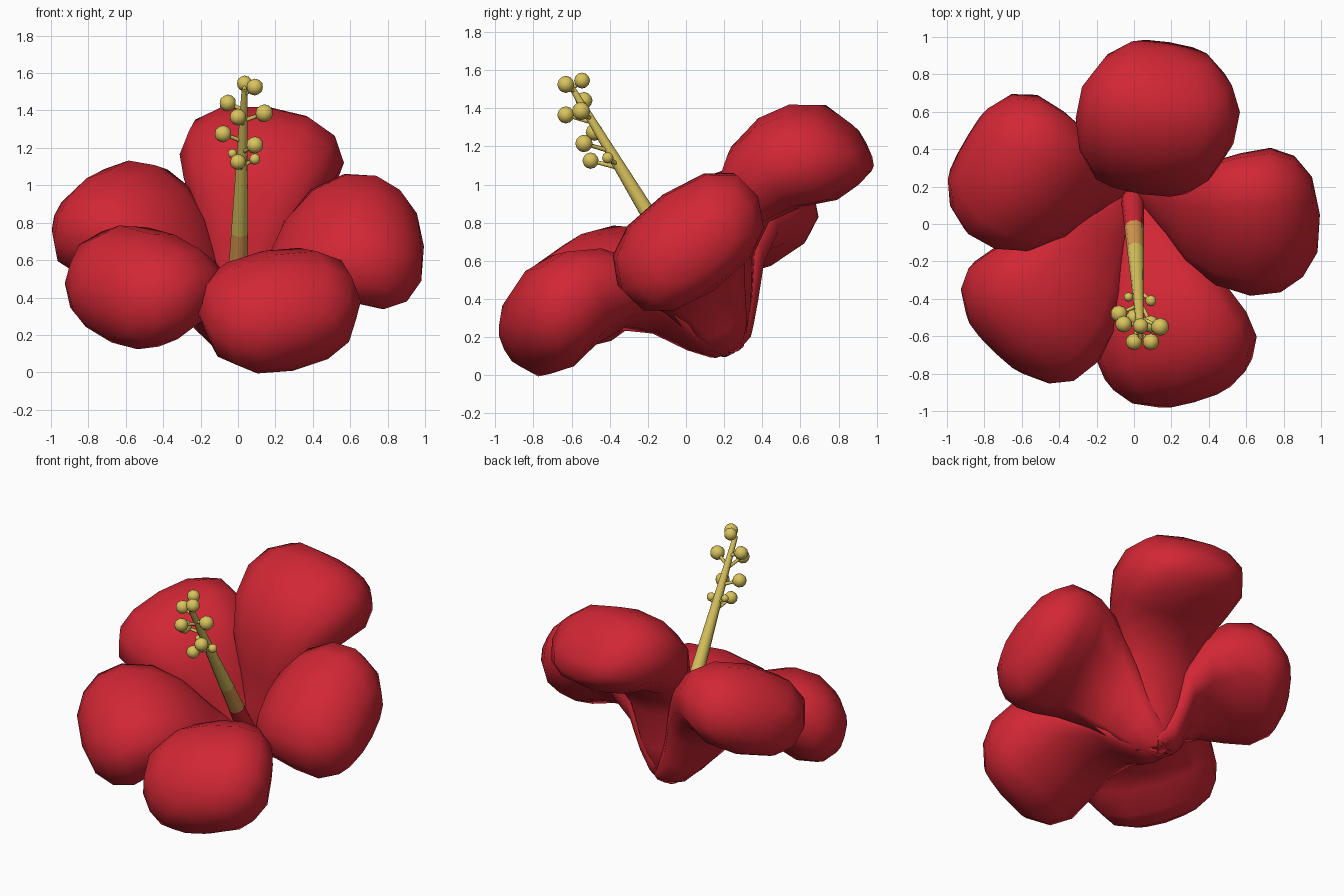
import bpy
import bmesh
from math import cos, sin, pi, radians, copysign
from mathutils import Vector, Matrix

cube = bpy.data.objects.get("Cube")
if cube:
    bpy.data.objects.remove(cube, do_unlink=True)


def make_material(name, colour):
    mat = bpy.data.materials.new(name)
    mat.use_nodes = True
    mat.diffuse_color = (*colour, 1)
    mat.node_tree.nodes["Principled BSDF"].inputs["Base Color"].default_value = (*colour, 1)
    return mat


RED = make_material("petal red", (0.64, 0.02, 0.035))
YELLOW = make_material("pollen yellow", (0.7, 0.55, 0.11))
ORANGE = make_material("stem orange", (0.7, 0.32, 0.08))


def finish(name, bm, materials):
    """Turn a bmesh into a smooth shaded object."""
    bmesh.ops.recalc_face_normals(bm, faces=bm.faces)
    mesh = bpy.data.meshes.new(name)
    bm.to_mesh(mesh)
    bm.free()
    for mat in materials:
        mesh.materials.append(mat)
    obj = bpy.data.objects.new(name, mesh)
    bpy.context.collection.objects.link(obj)
    bpy.ops.object.select_all(action="DESELECT")
    obj.select_set(True)
    bpy.context.view_layer.objects.active = obj
    bpy.ops.object.shade_smooth_by_angle(angle=radians(60))


def loft(bm, rings):
    """Join rings of points into a tube, returning its loops and bands of faces."""
    loops = [[bm.verts.new(p) for p in ring] for ring in rings]
    bands = []
    for low, high in zip(loops, loops[1:]):
        n = len(low)
        bands.append([bm.faces.new((low[i], low[(i + 1) % n], high[(i + 1) % n], high[i]))
                      for i in range(n)])
    bm.faces.new(loops[0])
    return loops, bands


# The flower leans forward: its own axes in the model's space
BASE = Vector((-0.02, 0.245, 0.135))
TILT = radians(27)
SIDE = Vector((1, 0, 0))
BACK = Vector((0, cos(TILT), sin(TILT)))
AXIS = Vector((0, -sin(TILT), cos(TILT)))

# Petal sections from neck to tip: radius, top, bottom, half width
SECTIONS = [
    (-0.03, 0.12, -0.02, 0.09),
    (0.1, 0.3, 0.0, 0.14),
    (0.19, 0.46, 0.09, 0.19),
    (0.3, 0.66, 0.25, 0.28),
    (0.46, 0.8, 0.36, 0.37),
    (0.65, 0.87, 0.35, 0.43),
    (0.82, 0.86, 0.3, 0.43),
    (0.95, 0.79, 0.32, 0.36),
    (1.04, 0.69, 0.42, 0.23),
]
TIP = (1.07, 0.56)


def rounded(value):
    return copysign(abs(value) ** 0.85, value)


def build_petal(name, azimuth, stretch, arch, roll):
    az = radians(azimuth)

    def place(r, s, h):
        # The arch lifts the middle of the petal and fades at both ends
        h += arch * max(0, min(1, 3 * r, 5 * (1.15 - r))) + roll * s
        r *= stretch
        u = r * cos(az) - s * sin(az)
        v = r * sin(az) + s * cos(az)
        return BASE + SIDE * u + BACK * v + AXIS * h

    count = 12
    rings = []
    for r, top, bottom, width in SECTIONS:
        middle, half = (top + bottom) / 2, (top - bottom) / 2
        angles = [2 * pi * i / count for i in range(count)]
        rings.append([place(r, width * rounded(cos(a)), middle + half * rounded(sin(a)))
                      for a in angles])
    bm = bmesh.new()
    loops, _ = loft(bm, rings)
    tip = bm.verts.new(place(TIP[0], 0, TIP[1]))
    last = loops[-1]
    for i in range(count):
        bm.faces.new((last[i], last[(i + 1) % count], tip))
    finish(name, bm, [RED])


# Five petals around the throat
build_petal("back_petal", 79, 1.05, 0.15, 0.03)
build_petal("left_petal", 4, 0.95, 0.02, 0.13)
build_petal("front_petal", -71, 1.01, 0, 0.05)
build_petal("front_right_petal", -136, 0.96, 0.03, 0.03)
build_petal("back_right_petal", 151, 0.95, 0, 0.03)

# Central stem, coloured in bands from the throat upward
FOOT = Vector((-0.01, 0.17, 0.24))
HEAD = Vector((0.035, -0.6, 1.51))
lean = (HEAD - FOOT).to_track_quat("Z", "Y")
stops = [0, 0.25, 0.4, 0.7, 1]
rings = []
for t in stops:
    radius = 0.064 - 0.048 * t
    rings.append([FOOT.lerp(HEAD, t) +
                  lean @ Vector((radius * cos(pi * i / 5), radius * sin(pi * i / 5), 0))
                  for i in range(10)])
bm = bmesh.new()
loops, bands = loft(bm, rings)
bm.faces.new(loops[-1]).material_index = 2
for band, index in zip(bands, (0, 1, 2, 2)):
    for face in band:
        face.material_index = index
finish("stem", bm, [RED, ORANGE, YELLOW])

# Pollen balls: x, y, z, radius
BALLS = [
    (0.035, -0.545, 1.545, 0.042), (0.09, -0.63, 1.525, 0.045),
    (-0.055, -0.535, 1.44, 0.045), (0.14, -0.55, 1.385, 0.048),
    (0, -0.63, 1.365, 0.045), (-0.08, -0.48, 1.275, 0.046),
    (0.09, -0.535, 1.215, 0.046), (0, -0.5, 1.125, 0.043),
    (0.09, -0.41, 1.14, 0.03), (-0.03, -0.39, 1.17, 0.025),
]
for number, (x, y, z, radius) in enumerate(BALLS, 1):
    centre = Vector((x, y, z))
    bm = bmesh.new()
    bmesh.ops.create_icosphere(bm, subdivisions=2, radius=radius,
                               matrix=Matrix.Translation(centre))
    finish(f"pollen_ball_{number}", bm, [YELLOW])

    # Thin stalk from the stem to the ball
    t = (z - 0.04 - FOOT.z) / (HEAD.z - FOOT.z)
    root = FOOT.lerp(HEAD, min(t, 1))
    span = centre - root
    turn = span.to_track_quat("Z", "Y").to_matrix().to_4x4()
    bm = bmesh.new()
    bmesh.ops.create_cone(bm, cap_ends=True, segments=6, radius1=0.012, radius2=0.01,
                          depth=span.length,
                          matrix=Matrix.Translation((centre + root) / 2) @ turn)
    finish(f"stalk_{number}", bm, [YELLOW])
